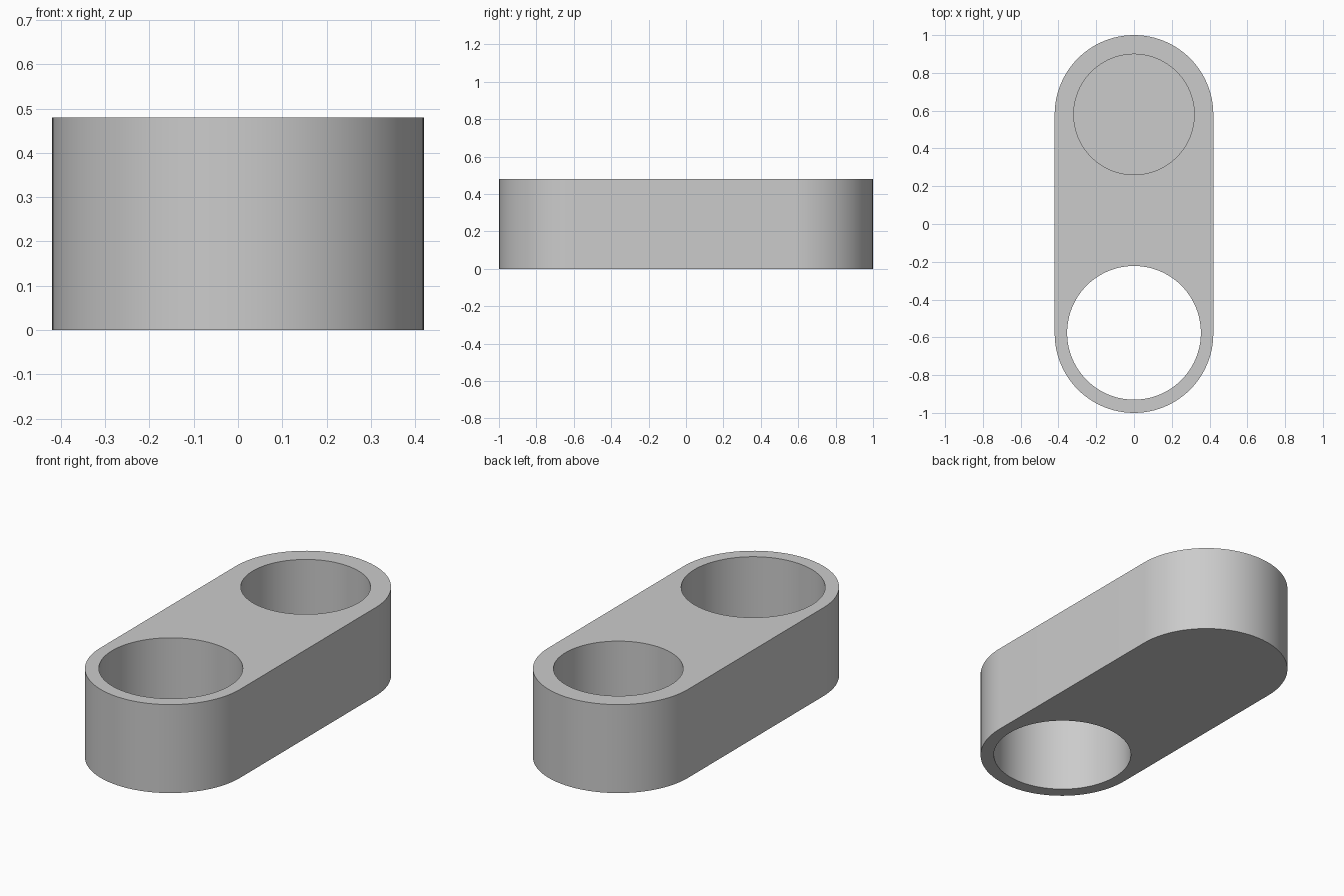
import bpy
import bmesh
from math import cos, sin, pi, radians

cube = bpy.data.objects.get("Cube")
if cube:
    bpy.data.objects.remove(cube, do_unlink=True)

HEIGHT = 0.48
RADIUS = 0.42
CENTRE = 1 - RADIUS
FLOOR = 0.06
SIDES = 96

grey = bpy.data.materials.new("plain_grey")
grey.use_nodes = True
colour = (0.6, 0.6, 0.6, 1)
grey.diffuse_color = colour
grey.node_tree.nodes["Principled BSDF"].inputs["Base Color"].default_value = colour


def arc(y, radius, start, end, steps):
    """Points on an arc around (0, y)."""
    angles = [start + (end - start) * i / steps for i in range(steps + 1)]
    return [(radius * cos(a), y + radius * sin(a)) for a in angles]


def prism(name, outline, bottom, top):
    """Solid made by raising a flat outline."""
    bm = bmesh.new()
    face = bm.faces.new([bm.verts.new((x, y, bottom)) for x, y in outline])
    raised = bmesh.ops.extrude_face_region(bm, geom=[face])["geom"]
    verts = [v for v in raised if isinstance(v, bmesh.types.BMVert)]
    bmesh.ops.translate(bm, vec=(0, 0, top - bottom), verts=verts)
    bmesh.ops.recalc_face_normals(bm, faces=bm.faces)
    mesh = bpy.data.meshes.new(name)
    bm.to_mesh(mesh)
    bm.free()
    mesh.materials.append(grey)
    obj = bpy.data.objects.new(name, mesh)
    bpy.context.collection.objects.link(obj)
    return obj


def drill(body, name, y, radius, bottom):
    """Cut a round hole down from the top of the body."""
    circle = arc(y, radius, 0, 2 * pi, SIDES)[:-1]
    cutter = prism(name, circle, bottom, HEIGHT + 0.1)
    cutter.hide_render = True
    cut = body.modifiers.new(name, "BOOLEAN")
    cut.operation = "DIFFERENCE"
    cut.solver = "EXACT"
    cut.object = cutter
    bpy.ops.object.modifier_apply(modifier=name)
    bpy.data.objects.remove(cutter, do_unlink=True)


# Rounded block
outline = (arc(CENTRE, RADIUS, 0, pi, SIDES // 2)
           + arc(-CENTRE, RADIUS, pi, 2 * pi, SIDES // 2))
body = prism("holder_body", outline, 0, HEIGHT)
bpy.ops.object.select_all(action="DESELECT")
bpy.context.view_layer.objects.active = body
body.select_set(True)

# Open hole at the front, closed cup at the back
drill(body, "through_hole", -0.576, 0.354, -0.1)
drill(body, "blind_hole", CENTRE, 0.319, FLOOR)

bpy.ops.object.shade_smooth_by_angle(angle=radians(30))
